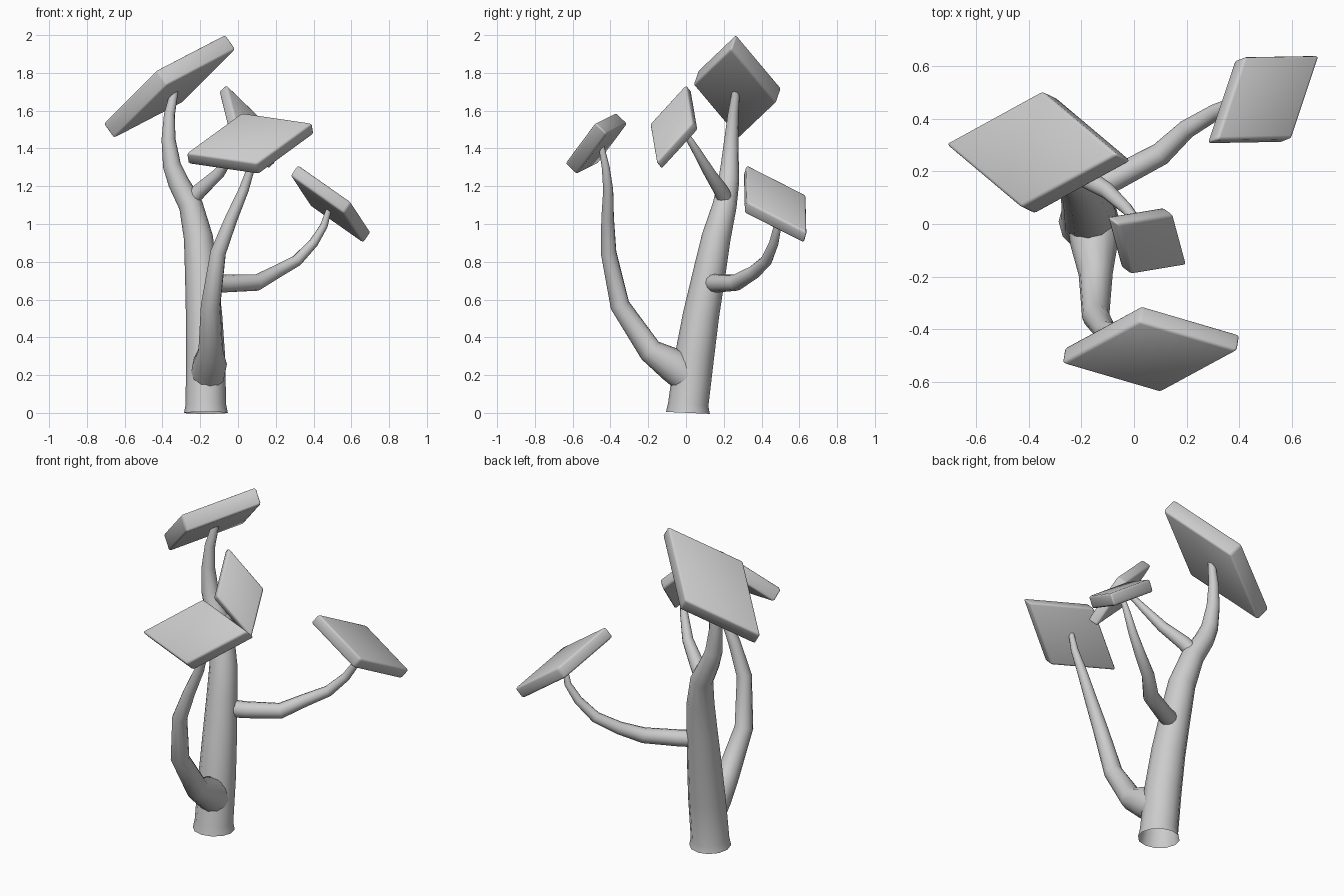
import bpy, bmesh
from mathutils import Vector

if "Cube" in bpy.data.objects:
    bpy.data.objects.remove(bpy.data.objects["Cube"])


def limb(name, pts):
    """Tapered tube through (x, y, z, radius) points."""
    cu = bpy.data.curves.new(name, 'CURVE')
    cu.dimensions = '3D'
    cu.bevel_depth = 1.0
    cu.bevel_resolution = 4
    sp = cu.splines.new('POLY')
    sp.points.add(len(pts) - 1)
    for p, (x, y, z, r) in zip(sp.points, pts):
        p.co = (x, y, z, 1)
        p.radius = r
    sp.use_smooth = True
    ob = bpy.data.objects.new(name, cu)
    bpy.context.collection.objects.link(ob)
    bpy.context.view_layer.objects.active = ob
    bpy.ops.object.select_all(action='DESELECT')
    ob.select_set(True)
    bpy.ops.object.convert(target='MESH')


def leaf(name, corner, a, b, thick):
    """Bevelled rhombic slab: outer face spanned by corner, a, b; thickness goes behind it."""
    c, a, b = Vector(corner), Vector(a), Vector(b)
    e1, e2 = a - c, b - c
    n = e1.cross(e2).normalized() * thick
    bm = bmesh.new()
    outer = [c, a, a + e2, b]
    top = [bm.verts.new(p) for p in outer]
    low = [bm.verts.new(p - n) for p in outer]
    bm.faces.new(top)
    bm.faces.new(low[::-1])
    for i in range(4):
        j = (i + 1) % 4
        bm.faces.new((top[i], low[i], low[j], top[j]))
    bmesh.ops.bevel(bm, geom=bm.edges[:], offset=0.012, segments=2,
                    profile=0.5, affect='EDGES')
    me = bpy.data.meshes.new(name)
    bm.to_mesh(me)
    bm.free()
    ob = bpy.data.objects.new(name, me)
    bpy.context.collection.objects.link(ob)
    for p in me.polygons:
        p.use_smooth = True


# Trunk, leaning back and ending under the top leaf
limb("trunk", [
    (-.17, .01, 0, .116), (-.17, .012, .045, .107), (-.172, .045, .3, .104),
    (-.18, .08, .52, .096), (-.195, .125, .75, .086), (-.21, .16, .93, .077),
    (-.25, .205, 1.1, .064), (-.315, .225, 1.22, .056), (-.35, .232, 1.31, .048),
    (-.368, .24, 1.45, .037), (-.363, .25, 1.58, .029), (-.335, .265, 1.71, .02)])

# Low front branch
limb("front_branch", [
    (-.165, .03, .17, .09), (-.15, -.07, .255, .092), (-.145, -.19, .33, .065),
    (-.145, -.35, .57, .052), (-.105, -.41, .85, .042), (-.035, -.415, 1.03, .034),
    (.03, -.412, 1.18, .027), (.07, -.425, 1.3, .021), (.075, -.45, 1.42, .015)])

# Right back branch
limb("right_branch", [
    (-.18, .12, .69, .05), (-.07, .175, .685, .047), (.1, .265, .69, .044),
    (.2, .36, .745, .036), (.31, .425, .805, .031), (.4, .465, .9, .025),
    (.455, .485, .99, .02), (.485, .475, 1.09, .014)])

# Small upper branch
limb("upper_branch", [
    (-.27, .22, 1.1, .042), (-.2, .185, 1.18, .04), (-.1, .125, 1.27, .031),
    (-.03, .06, 1.38, .023), (.01, .01, 1.46, .017), (.03, -.045, 1.51, .012)])

# Leaves
leaf("top_leaf", (-.43, .065, 1.815), (-.065, .265, 2.005), (-.715, .305, 1.53), .1)
leaf("front_leaf", (.02, -.37, 1.59), (-.275, -.53, 1.375), (.395, -.48, 1.535), .084)
leaf("right_leaf", (.315, .32, 1.315), (.6, .325, 1.115), (.42, .635, 1.155), .072)
leaf("small_leaf", (-.062, 0, 1.74), (-.01, -.192, 1.53), (.15, .035, 1.535), .062)
